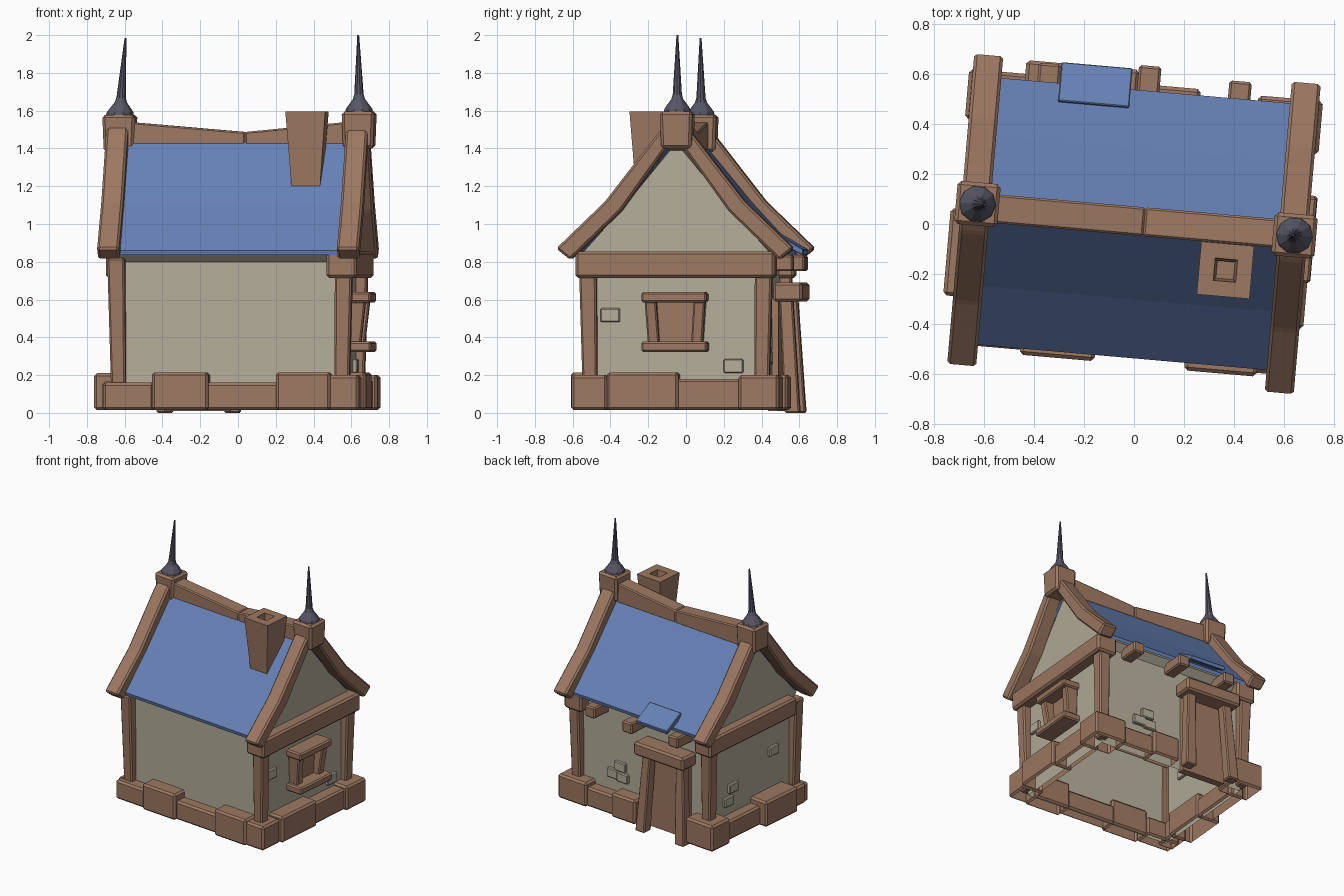
import bpy, bmesh, math

if "Cube" in bpy.data.objects:
    bpy.data.objects.remove(bpy.data.objects["Cube"])

TURN = math.radians(-5)  # the whole house stands slightly turned


def material(name, rgb):
    m = bpy.data.materials.new(name)
    m.diffuse_color = (*rgb, 1)
    m.use_nodes = True
    m.node_tree.nodes["Principled BSDF"].inputs["Base Color"].default_value = m.diffuse_color
    return m


WOOD = material("brown wood", (0.34, 0.19, 0.122))
PLASTER = material("cream plaster", (0.46, 0.42, 0.32))
ROOF = material("blue roof", (0.135, 0.22, 0.47))
IRON = material("dark iron", (0.095, 0.092, 0.13))


def finish(name, bm, mat, bevel=0.0, open_bottom=False):
    bmesh.ops.recalc_face_normals(bm, faces=bm.faces)
    if bevel:
        bmesh.ops.bevel(bm, geom=bm.edges[:], offset=bevel, segments=1,
                        affect='EDGES', clamp_overlap=True)
    if open_bottom:
        bm.normal_update()
        low = min(v.co.z for v in bm.verts) + 0.002
        bmesh.ops.delete(bm, geom=[f for f in bm.faces if all(v.co.z < low for v in f.verts)],
                         context='FACES')
    mesh = bpy.data.meshes.new(name)
    bm.to_mesh(mesh)
    bm.free()
    mesh.materials.append(mat)
    ob = bpy.data.objects.new(name, mesh)
    ob.rotation_euler.z = TURN
    bpy.context.collection.objects.link(ob)
    return ob


def hull(name, low, high, mat, bevel=0.012, open_bottom=False):
    """Box between two quads of four points each."""
    bm = bmesh.new()
    a = [bm.verts.new(p) for p in low]
    b = [bm.verts.new(p) for p in high]
    bm.faces.new(a[::-1])
    bm.faces.new(b)
    for i in range(4):
        j = (i + 1) % 4
        bm.faces.new((a[i], a[j], b[j], b[i]))
    return finish(name, bm, mat, bevel, open_bottom)


def rect(x, y, hx, hy, z):
    return [(x - hx, y - hy, z), (x + hx, y - hy, z), (x + hx, y + hy, z), (x - hx, y + hy, z)]


def box(name, x, y, z, mat=WOOD, bevel=0.012, open_bottom=False):
    c = ((x[0] + x[1]) / 2, (y[0] + y[1]) / 2, abs(x[1] - x[0]) / 2, abs(y[1] - y[0]) / 2)
    return hull(name, rect(*c, z[0]), rect(*c, z[1]), mat, bevel, open_bottom)


def prism(name, profile, x0, x1, mat, bevel=0.0, open_bottom=False):
    """Extrude a (y, z) outline along x."""
    bm = bmesh.new()
    a = [bm.verts.new((x0, y, z)) for y, z in profile]
    b = [bm.verts.new((x1, y, z)) for y, z in profile]
    bm.faces.new(a)
    bm.faces.new(b[::-1])
    n = len(a)
    for i in range(n):
        j = (i + 1) % n
        bm.faces.new((a[i], b[i], b[j], a[j]))
    return finish(name, bm, mat, bevel, open_bottom)


def mirrored(half):
    """Mirror a half outline that ends on y = 0."""
    return half + [(-y, z) for y, z in half[-2::-1]]


# Plaster walls with gables, open underneath
prism("walls", mirrored([(0.45, 0.02), (0.45, 0.8), (0.5, 0.845), (0.28, 1.09), (0, 1.43)]),
      -0.59, 0.59, PLASTER, open_bottom=True)

# Curved roof sheet
top = mirrored([(0.535, 0.86), (0.3, 1.115), (0, 1.48)])
under = mirrored([(0.53, 0.835), (0.29, 1.09), (0, 1.45)])
prism("roof", top + under[::-1], -0.6, 0.6, ROOF)

# Loose roof patch over the door
prism("roof_patch", [(0.465, 0.955), (0.62, 0.865), (0.612, 0.835), (0.45, 0.92)],
      -0.345, -0.06, ROOF, 0.004)

# Barge boards on both gables, two slopes each
board = [(0.63, 0.87), (0.37, 1.12), (0.09, 1.48), (0, 1.56),
         (0, 1.45), (0.055, 1.39), (0.285, 1.07), (0.555, 0.81)]
for side, x in (("left", -0.637), ("right", 0.637)):
    for slope, s in (("back", 1), ("front", -1)):
        prism(f"barge_board_{side}_{slope}", [(s * y, z) for y, z in board],
              x - 0.058, x + 0.058, WOOD, 0.012)

# Sagging ridge beam in two halves
for side, s in (("left", -1), ("right", 1)):
    ends = []
    for x, z in ((0.04, 1.487), (s * 0.6, 1.542)):
        ends.append([(x, -0.045, 1.39), (x, 0.07, 1.39), (x, 0.07, z), (x, -0.045, z)])
    hull(f"ridge_beam_{side}", ends[0], ends[1], WOOD, 0.008)

# Ridge caps and iron spikes
for side, x, y, z, lean in (("left", -0.63, 0.025, 1.578, 0.03), ("right", 0.643, 0.01, 1.595, -0.005)):
    hull(f"ridge_cap_{side}", rect(x, y, 0.08, 0.08, z - 0.195), rect(x, y, 0.087, 0.087, z),
         WOOD, 0.015)
    bm = bmesh.new()
    tip = 2.0 if side == "right" else 1.985
    profile = [(0.074, z - 0.002), (0.07, z + 0.015), (0.052, z + 0.04), (0.033, z + 0.065),
               (0.025, z + 0.09), (0.005, tip)]
    rings = []
    for r, h in profile:
        dx = lean * (h - z) / (tip - z)
        rings.append([bm.verts.new((x + dx + r * math.cos(k * math.tau / 10),
                                    y + r * math.sin(k * math.tau / 10), h)) for k in range(10)])
    bm.faces.new(rings[0])
    bm.faces.new(rings[-1])
    for a, b in zip(rings, rings[1:]):
        for k in range(10):
            j = (k + 1) % 10
            bm.faces.new((a[k], a[j], b[j], b[k]))
    finish(f"spike_{side}", bm, IRON)

# Flared chimney with a square flue
bm = bmesh.new()
rings = [[bm.verts.new(p) for p in rect(0.38, -0.152, h, h, z)]
         for h, z in ((0.076, 1.2), (0.106, 1.595), (0.045, 1.595), (0.035, 1.5))]
for a, b in zip(rings, rings[1:]):
    for k in range(4):
        j = (k + 1) % 4
        bm.faces.new((a[k], a[j], b[j], b[k]))
bm.faces.new(rings[0][::-1])
bm.faces.new(rings[-1])
finish("chimney", bm, WOOD)

# Corner posts, wider at the top
for sx in (-1, 1):
    for sy in (-1, 1):
        name = f"corner_post_{'right' if sx > 0 else 'left'}_{'back' if sy > 0 else 'front'}"
        hull(name, rect(sx * 0.592, sy * 0.455, 0.038, 0.038, 0.05),
             rect(sx * 0.605, sy * 0.468, 0.046, 0.046, 0.82), WOOD, 0.01)

# Tie beams under the gables
box("tie_beam_right", (0.516, 0.676), (-0.53, 0.53), (0.715, 0.855), bevel=0.014)
box("tie_beam_left", (-0.665, -0.516), (-0.42, 0.53), (0.715, 0.855), bevel=0.014)

# Foundation stones: x range, y range, top height
stones = [
    ((-0.67, -0.4), (-0.54, -0.4), 0.16), ((-0.41, -0.11), (-0.56, -0.42), 0.215),
    ((-0.13, 0.27), (-0.535, -0.42), 0.16), ((0.25, 0.54), (-0.565, -0.42), 0.215),
    ((0.52, 0.69), (-0.55, -0.36), 0.2), ((0.54, 0.71), (-0.36, 0.02), 0.215),
    ((0.55, 0.685), (0.0, 0.36), 0.18), ((0.45, 0.71), (0.34, 0.555), 0.2),
    ((0.2, 0.47), (0.42, 0.535), 0.165), ((0.0, 0.22), (0.41, 0.56), 0.2),
    ((-0.71, -0.46), (0.36, 0.56), 0.215), ((-0.675, -0.55), (-0.02, 0.38), 0.165),
    ((-0.735, -0.54), (-0.35, 0.0), 0.21), ((-0.68, -0.55), (-0.5, -0.33), 0.165),
]
for i, (x, y, h) in enumerate(stones):
    box(f"foundation_stone_{i + 1}", x, y, (0.015, h), bevel=0.014, open_bottom=True)

# Shuttered window on the right wall
box("window_panel", (0.57, 0.62), (-0.12, 0.12), (0.36, 0.6), bevel=0)
box("window_lintel", (0.57, 0.72), (-0.175, 0.17), (0.585, 0.64), bevel=0.01)
box("window_sill", (0.57, 0.722), (-0.175, 0.175), (0.322, 0.377), bevel=0.01)
for side, s in (("front", -1), ("back", 1)):
    hull(f"window_jamb_{side}", rect(0.625, s * 0.115, 0.04, 0.03, 0.37),
         rect(0.64, s * 0.13, 0.05, 0.03, 0.59), WOOD, 0.008)

# Door in the back wall
box("door_panel", (-0.43, -0.08), (0.43, 0.485), (0.01, 0.61), bevel=0)
box("door_lintel", (-0.485, -0.03), (0.46, 0.615), (0.59, 0.69), bevel=0.014)
for side, s in (("left", -1), ("right", 1)):
    hull(f"door_post_{side}", rect(-0.257 + s * 0.18, 0.56, 0.042, 0.04, 0.0),
         rect(-0.257 + s * 0.15, 0.525, 0.035, 0.035, 0.6), WOOD, 0.008)

# Rafter ends under the back eave
for i, (x, y) in enumerate(((0.375, 0.605), (0.01, 0.635), (-0.39, 0.61))):
    box(f"rafter_end_{i + 1}", (x - 0.045, x + 0.045), (0.42, y), (0.75, 0.835), bevel=0.01)

# Exposed bricks in the plaster
for i, (y, z) in enumerate(((-0.35, 0.517), (0.305, 0.248))):
    box(f"right_brick_{i + 1}", (0.57, 0.612), (y - 0.052, y + 0.052), (z - 0.037, z + 0.037),
        PLASTER, 0.006)
for i, (y, z) in enumerate(((0.2, 0.36), (0.25, 0.27), (-0.24, 0.49))):
    box(f"left_brick_{i + 1}", (-0.612, -0.57), (y - 0.05, y + 0.05), (z - 0.035, z + 0.035),
        PLASTER, 0.006)
for i, (x, z) in enumerate(((0.21, 0.37), (0.28, 0.3), (0.19, 0.29))):
    box(f"back_brick_{i + 1}", (x - 0.05, x + 0.05), (0.43, 0.475), (z - 0.035, z + 0.035),
        PLASTER, 0.006)
